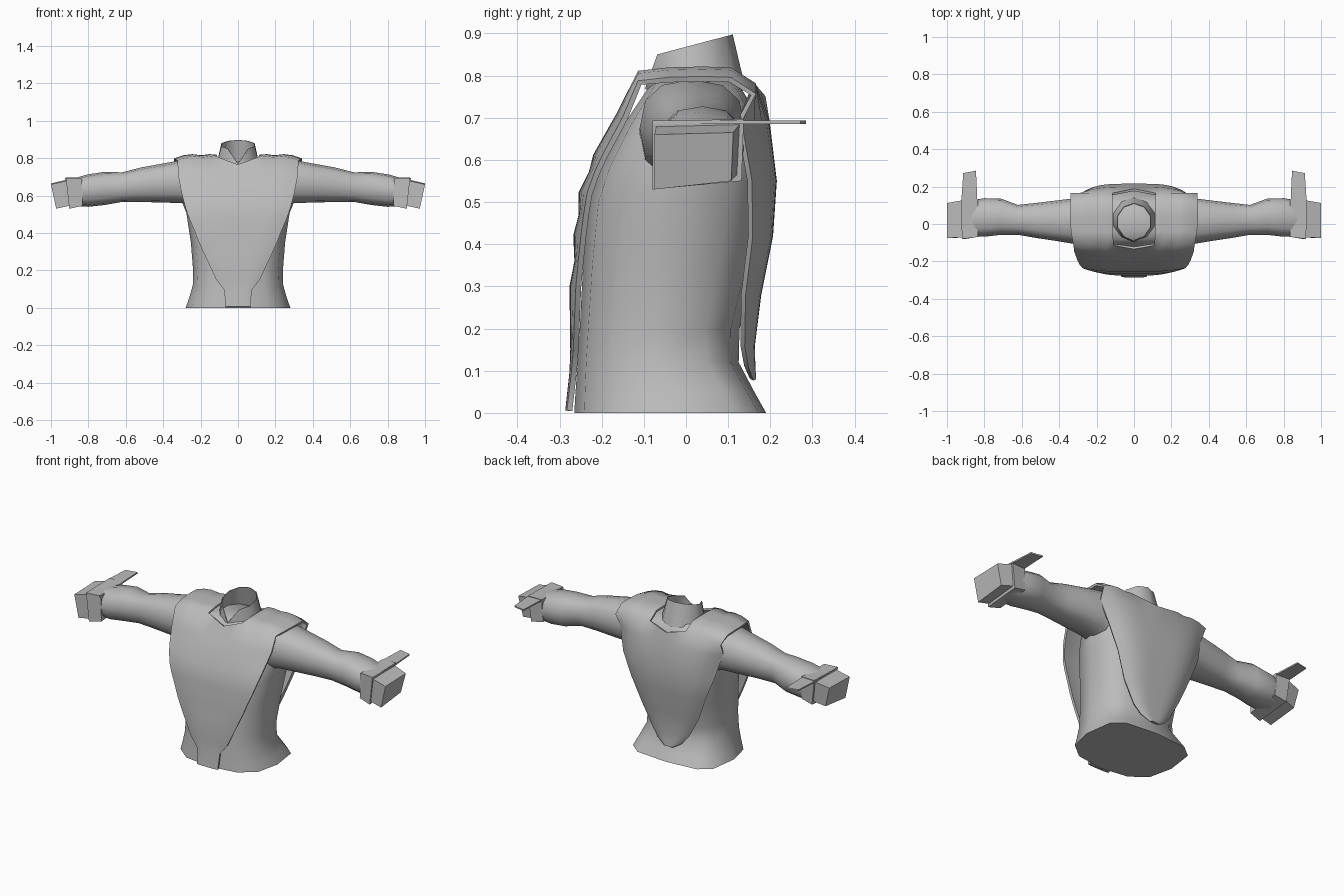
import bpy, bmesh, math

cube = bpy.data.objects.get("Cube")
if cube:
    bpy.data.objects.remove(cube, do_unlink=True)

GREY = (0.5, 0.5, 0.5, 1.0)
mat = bpy.data.materials.new("plain grey cloth")
mat.use_nodes = True
mat.diffuse_color = GREY
mat.node_tree.nodes["Principled BSDF"].inputs["Base Color"].default_value = GREY


def finish(name, bm, angle=40, thickness=0.0):
    """Turn a bmesh into a shaded object, optionally thickened."""
    bmesh.ops.recalc_face_normals(bm, faces=bm.faces)
    mesh = bpy.data.meshes.new(name)
    bm.to_mesh(mesh)
    bm.free()
    ob = bpy.data.objects.new(name, mesh)
    bpy.context.collection.objects.link(ob)
    mesh.materials.append(mat)
    bpy.ops.object.select_all(action='DESELECT')
    ob.select_set(True)
    bpy.context.view_layer.objects.active = ob
    if thickness:
        mod = ob.modifiers.new("thickness", 'SOLIDIFY')
        mod.thickness = thickness
        mod.offset = 0
        bpy.ops.object.modifier_apply(modifier=mod.name)
    bpy.ops.object.shade_smooth_by_angle(angle=math.radians(angle))
    return ob


def loft(rings):
    """Skin a list of closed point rings and cap both ends."""
    bm = bmesh.new()
    vs = [[bm.verts.new(p) for p in ring] for ring in rings]
    n = len(vs[0])
    for a, b in zip(vs, vs[1:]):
        for i in range(n):
            j = (i + 1) % n
            bm.faces.new((a[i], a[j], b[j], b[i]))
    bm.faces.new(vs[0])
    bm.faces.new(vs[-1])
    return bm


def rounded(n, front_power, back_power):
    """Unit superellipse points, with a different squareness on each half."""
    pts = []
    for i in range(n):
        a = 2 * math.pi * i / n
        c, s = math.cos(a), math.sin(a)
        p = back_power if s > 0 else front_power
        pts.append((math.copysign(abs(c) ** p, c), math.copysign(abs(s) ** p, s)))
    return pts


# Torso: height, half width, front y, back y, back squareness
TORSO = [(0, .28, -.265, .19, .55), (.05, .262, -.262, .162, .6), (.12, .242, -.257, .125, .75),
         (.2, .24, -.252, .127, .8), (.35, .252, -.244, .165, .8), (.5, .275, -.23, .19, .8),
         (.58, .288, -.203, .196, .8), (.68, .288, -.15, .185, .8), (.755, .265, -.1, .14, .8),
         (.785, .12, -.08, .12, .8)]
finish("torso", loft([[(hw * u, (f + b) / 2 + (b - f) / 2 * v, z)
                       for u, v in rounded(12, .78, power)]
                      for z, hw, f, b, power in TORSO]), 60)

# Sleeves: x, bottom z, top z, front y, back y
SLEEVE = [(.2, .53, .79, -.11, .14), (.3, .56, .79, -.11, .14), (.42, .563, .768, -.09, .125),
          (.52, .566, .75, -.075, .113), (.62, .566, .724, -.058, .102), (.71, .55, .727, -.058, .135),
          (.8, .54, .714, -.068, .138), (.88, .545, .692, -.068, .125)]


def box_ring(x_top, x_bottom, z0, z1, y0, y1):
    """Four sided ring with a sloping end and a raised rear corner."""
    return [(x_bottom, y0, z0), (x_bottom, y1 - .005, z0 + .02),
            (x_top, y1, z1), (x_top, y0, z1 - .005)]


for side, s in (("left", 1), ("right", -1)):
    def mirrored(rings):
        return [[(s * x, y, z) for x, y, z in ring] for ring in rings]

    finish(side + "_sleeve", loft(mirrored(
        [[(x, (f + b) / 2 + (b - f) / 2 * u, (lo + hi) / 2 + (hi - lo) / 2 * v)
          for u, v in rounded(12, .8, .8)] for x, lo, hi, f, b in SLEEVE])), 60)
    finish(side + "_wrist_band", loft(mirrored(
        [box_ring(.835, .83, .545, .695, -.068, .132),
         box_ring(.92, .902, .53, .697, -.08, .137)])), 30)
    finish(side + "_cuff_end", loft(mirrored(
        [box_ring(.9, .88, .55, .688, -.07, .13),
         box_ring(1.0, .972, .53, .665, -.075, .112)])), 30)
    # Flat fin trailing behind the wrist
    fin = [(.84, -.07), (.92, -.08), (.924, .11), (.913, .272), (.845, .285), (.837, .11)]
    finish(side + "_wrist_fin", loft(mirrored(
        [[(x, y, .685 + t) for x, y in fin] for t in (0, .008)])), 30)

# Tabard path from front hem over the shoulders to back tip: y, z, half width
PATH = [(-.28, .005, .066), (-.27, .095, .072), (-.268, .15, .115), (-.266, .3, .185),
        (-.262, .36, .212), (-.257, .42, .235), (-.252, .47, .257), (-.245, .52, .275),
        (-.228, .57, .29), (-.21, .61, .3), (-.163, .7, .318),
        (-.11, .803, .322), (-.04, .81, .335), (.04, .812, .34), (.105, .81, .34),
        (.16, .775, .336), (.192, .69, .33), (.209, .55, .29), (.2, .42, .235),
        (.172, .28, .18), (.157, .16, .115), (.158, .11, .075), (.16, .08, .025)]
COLS = [-1, -.86, -.72, -.58, -.45, -.34, -.17, 0, .17, .34, .45, .58, .72, .86, 1]
NECK_FRONT, NECK_BACK = 11, 15      # path rows bounding the neck opening

bm = bmesh.new()
grid = []
for r, (y, z, hw) in enumerate(PATH):
    row = []
    for c, u in enumerate(COLS):
        py, pz = y, z
        if NECK_FRONT <= r <= NECK_BACK:
            # shoulder folds and a dropped outer edge
            if .4 < abs(u) < .95:
                pz += .003 * (-1) ** c
            if abs(u) == 1:
                pz -= .02
        dip = max(0, 1 - abs(u) / .34)
        if r < NECK_FRONT:         # side edges wrap toward the body
            py += .06 * hw * u ** 4
        if r > NECK_BACK:
            py -= .2 * hw * u ** 4
        if r == NECK_FRONT:        # front neckline V
            py, pz = py - .018 * dip, pz - .04 * dip
        if r == NECK_BACK:         # rear neckline scoop
            py, pz = py + .022 * dip, pz - .025 * dip
        if 3 <= r <= 9:            # chest creases, fading to the edges
            py += .004 * (-1) ** r * (1 - u * u)
        row.append(bm.verts.new((hw * u, py, pz)))
    grid.append(row)
for r in range(len(PATH) - 1):
    for c in range(len(COLS) - 1):
        mid = abs(COLS[c] + COLS[c + 1]) / 2
        if NECK_FRONT <= r < NECK_BACK and mid < .34:
            continue
        bm.faces.new((grid[r][c], grid[r][c + 1], grid[r + 1][c + 1], grid[r + 1][c]))
finish("tabard", bm, 70, .013)

# Collar: standing sheet, open in a V at the front, highest at the back
bm = bmesh.new()
low, high = [], []
STEPS = 10
for i in range(STEPS + 1):
    a = math.radians(-90 + 360 * i / STEPS)
    c, sn = math.cos(a), math.sin(a)
    low.append(bm.verts.new((.118 * c, .025 + .115 * sn, .765)))
    if i in (0, STEPS):
        high.append(bm.verts.new((0, -.095, .77)))
    else:
        t = (sn + 1) / 2
        high.append(bm.verts.new((.092 * c, .012 + .097 * sn, .845 + .052 * t)))
for i in range(STEPS):
    bm.faces.new((low[i], low[i + 1], high[i + 1], high[i]))
bmesh.ops.remove_doubles(bm, verts=bm.verts, dist=.0005)
finish("collar", bm, 60, .004)
